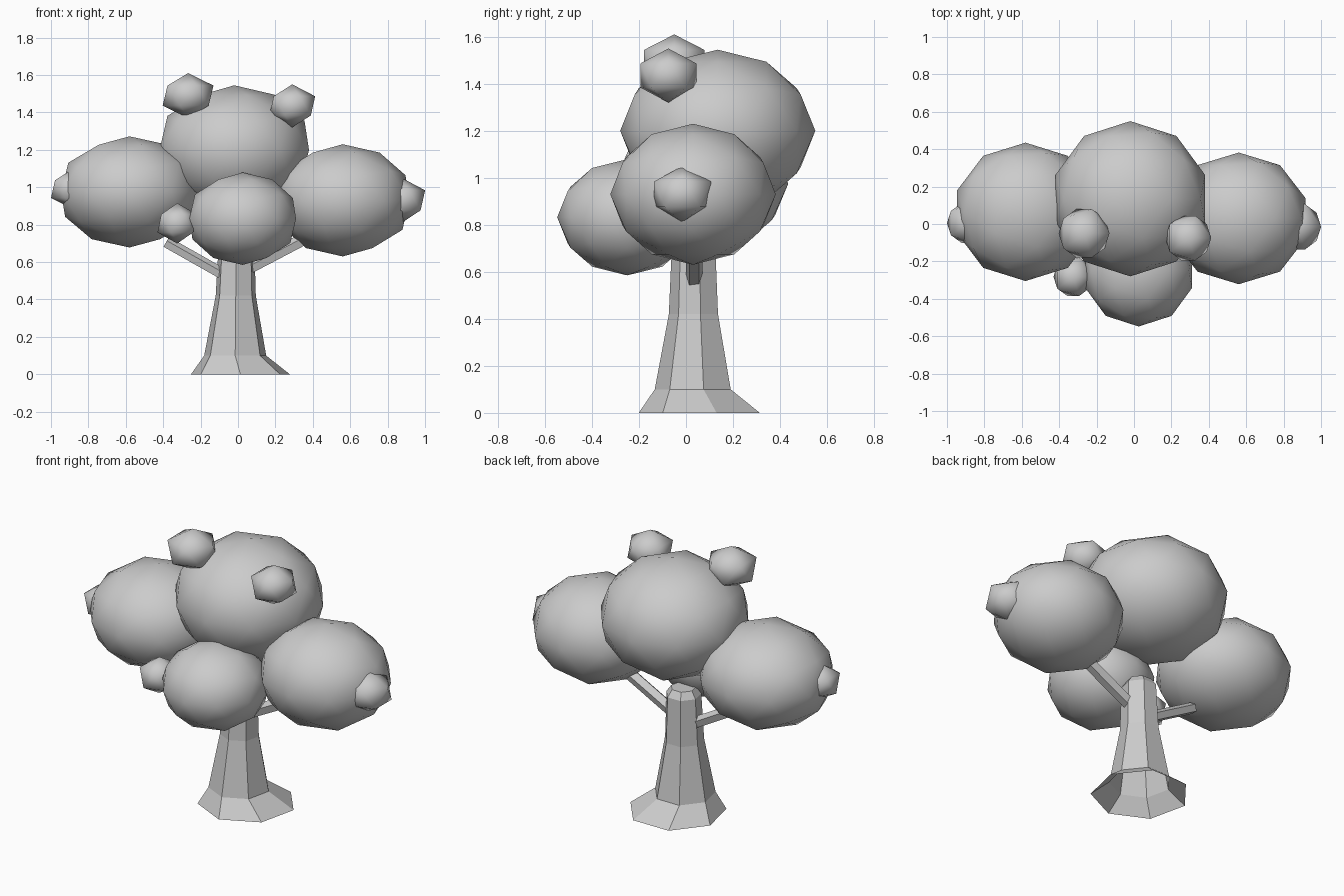
import bpy, bmesh
from math import cos, sin, pi
from mathutils import Vector

cube = bpy.data.objects.get("Cube")
if cube:
    bpy.data.objects.remove(cube, do_unlink=True)

# One plain grey for the whole tree
grey = bpy.data.materials.new("plain_grey")
grey.use_nodes = True
GREY = (0.6, 0.6, 0.6, 1)
grey.diffuse_color = GREY
grey.node_tree.nodes["Principled BSDF"].inputs["Base Color"].default_value = GREY


def add_object(name, bm, smooth=False):
    bmesh.ops.recalc_face_normals(bm, faces=bm.faces)
    for face in bm.faces:
        face.smooth = smooth
    mesh = bpy.data.meshes.new(name)
    bm.to_mesh(mesh)
    bm.free()
    mesh.materials.append(grey)
    obj = bpy.data.objects.new(name, mesh)
    bpy.context.collection.objects.link(obj)
    return obj


def leaf_ball(name, centre, size, detail):
    bm = bmesh.new()
    bmesh.ops.create_icosphere(bm, subdivisions=detail, radius=1)
    bmesh.ops.scale(bm, vec=size, verts=bm.verts)
    bmesh.ops.translate(bm, vec=centre, verts=bm.verts)
    return add_object(name, bm, smooth=True)


def trunk(rings, sides=7):
    # Rings of (x, y, z, radius), joined upwards; open underneath, capped on top
    bm = bmesh.new()
    loops = []
    for x, y, z, r in rings:
        angles = [-pi / 2 + 2 * pi * i / sides for i in range(sides)]
        loops.append([bm.verts.new((x + r * cos(a), y + r * sin(a), z)) for a in angles])
    for low, high in zip(loops, loops[1:]):
        for i in range(sides):
            j = (i + 1) % sides
            bm.faces.new((low[i], low[j], high[j], high[i]))
    bm.faces.new(loops[-1])
    return add_object("trunk", bm)


def branch(name, start, end, radius):
    start, end = Vector(start), Vector(end)
    axis = end - start
    bm = bmesh.new()
    bmesh.ops.create_cone(bm, cap_ends=True, segments=5, radius1=radius,
                          radius2=radius, depth=axis.length)
    bmesh.ops.rotate(bm, matrix=axis.to_track_quat('Z', 'Y').to_matrix(), verts=bm.verts)
    bmesh.ops.translate(bm, vec=(start + end) / 2, verts=bm.verts)
    return add_object(name, bm)


# Trunk with flared foot
trunk([(0.013, 0.07, 0, 0.271), (-0.015, 0.037, 0.1, 0.17), (-0.012, 0.037, 0.42, 0.11),
       (-0.008, 0.037, 0.69, 0.098), (-0.008, 0.037, 0.73, 0.07)])

# Branches
branch("right_branch", (-0.04, 0.035, 0.51), (-0.385, 0.035, 0.705), 0.033)
branch("left_branch", (0.03, 0.035, 0.55), (0.42, 0.035, 0.755), 0.036)

# Large foliage
leaf_ball("top_foliage", (-0.02, 0.135, 1.2), (0.42, 0.415, 0.345), 2)
leaf_ball("right_foliage", (-0.58, 0.065, 0.975), (0.385, 0.37, 0.297), 2)
leaf_ball("left_foliage", (0.56, 0.03, 0.93), (0.375, 0.352, 0.3), 2)
leaf_ball("front_foliage", (0.025, -0.25, 0.832), (0.3, 0.298, 0.247), 2)

# Small leaf tufts
leaf_ball("upper_right_tuft", (-0.267, -0.05, 1.49), (0.152, 0.152, 0.12), 1)
leaf_ball("upper_left_tuft", (0.29, -0.075, 1.435), (0.137, 0.14, 0.115), 1)
leaf_ball("right_tuft", (-0.888, 0.005, 0.99), (0.125, 0.124, 0.105), 1)
leaf_ball("left_tuft", (0.875, -0.015, 0.93), (0.14, 0.143, 0.12), 1)
leaf_ball("front_tuft", (-0.325, -0.282, 0.807), (0.118, 0.12, 0.108), 1)
